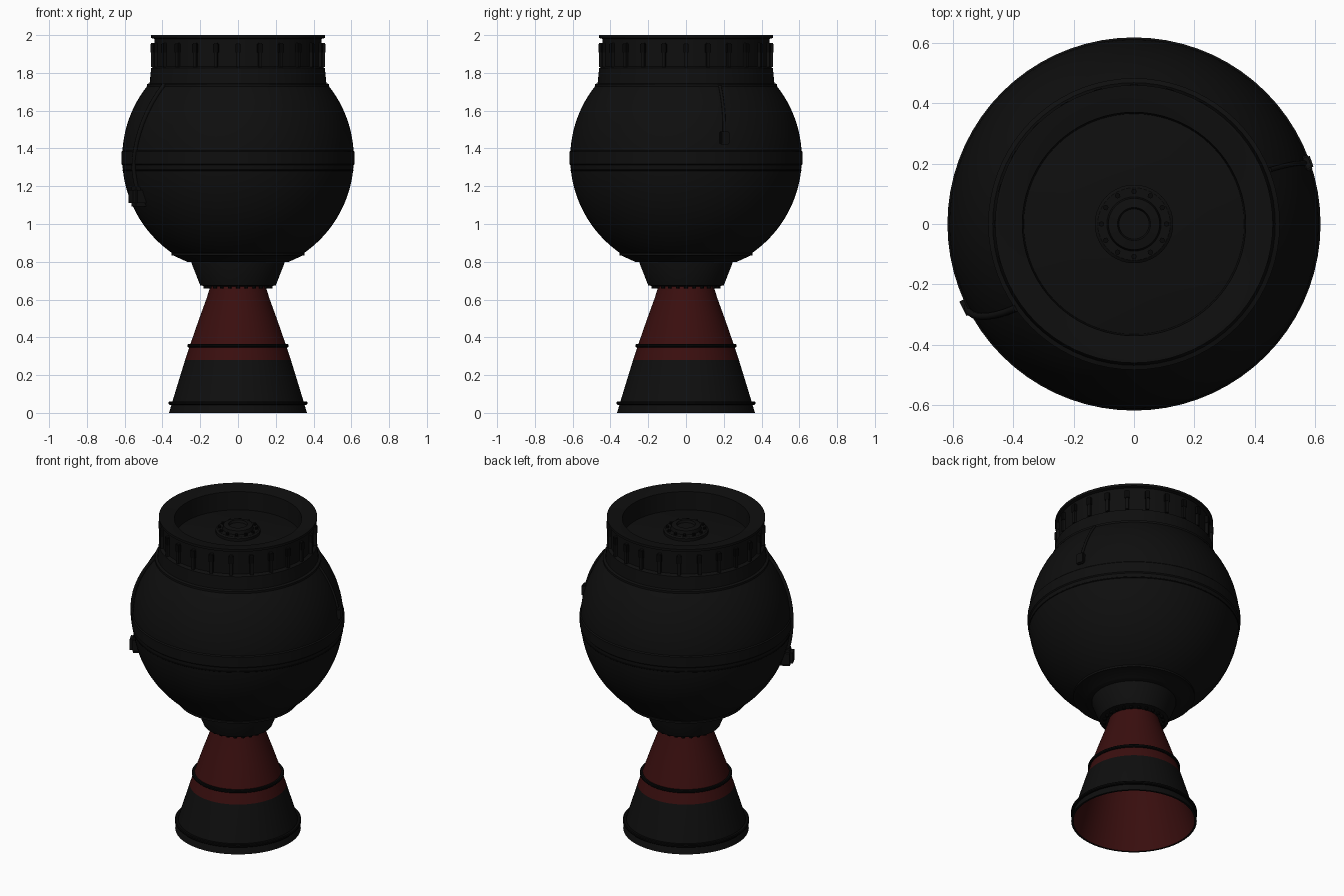
import bpy
import math
from mathutils import Vector, Matrix

cube = bpy.data.objects.get("Cube")
if cube:
    bpy.data.objects.remove(cube, do_unlink=True)

import bmesh


def material(name, rgb):
    m = bpy.data.materials.new(name)
    m.use_nodes = True
    m.diffuse_color = (*rgb, 1)
    bsdf = next(n for n in m.node_tree.nodes if n.type == 'BSDF_PRINCIPLED')
    bsdf.inputs["Base Color"].default_value = (*rgb, 1)
    bsdf.inputs["Roughness"].default_value = 0.7
    return m


CHARCOAL = material("charcoal", (0.0045, 0.0045, 0.0045))
BLACK = material("black", (0.002, 0.002, 0.002))
RED = material("dark red", (0.042, 0.0045, 0.0045))
CZ, R = 1.35, 0.613     # tank centre height and radius


def finish(name, bm, mats):
    bmesh.ops.recalc_face_normals(bm, faces=bm.faces)
    mesh = bpy.data.meshes.new(name)
    bm.to_mesh(mesh)
    bm.free()
    for m in mats:
        mesh.materials.append(m)
    obj = bpy.data.objects.new(name, mesh)
    bpy.context.collection.objects.link(obj)
    bpy.ops.object.select_all(action='DESELECT')
    obj.select_set(True)
    bpy.context.view_layer.objects.active = obj
    bpy.ops.object.shade_smooth_by_angle(angle=math.radians(30))
    return obj


def lathe(name, profile, *mats, closed=False, steps=72):
    """Spin (radius, height) points about z."""
    bm = bmesh.new()
    verts = [bm.verts.new((r, 0, z)) for r, z in profile]
    edges = [bm.edges.new(p) for p in zip(verts, verts[1:])]
    if closed:
        edges.append(bm.edges.new((verts[-1], verts[0])))
    bmesh.ops.spin(bm, geom=verts + edges, cent=(0, 0, 0), axis=(0, 0, 1),
                   angle=math.tau, steps=steps)
    bmesh.ops.remove_doubles(bm, verts=bm.verts, dist=0.0005)
    return finish(name, bm, mats)


def band(name, r, z, width, depth, mat):
    """Raised hoop with chamfered outer corners."""
    h, c = width / 2, min(width, depth) * 0.25
    return lathe(name, [(r - depth, z - h), (r - c, z - h), (r, z - h + c),
                        (r, z + h - c), (r - c, z + h), (r - depth, z + h)],
                 mat, closed=True)


def box_ring(name, count, r, z, size, mat, round_heads=False):
    """Repeat a small block or bolt head around the axis."""
    bm = bmesh.new()
    for i in range(count):
        m = (Matrix.Rotation(math.tau * i / count, 4, 'Z')
             @ Matrix.Translation((r, 0, z)))
        if round_heads:
            bmesh.ops.create_cone(bm, cap_ends=True, segments=8, radius1=size[0],
                                  radius2=size[0], depth=size[2], matrix=m)
        else:
            bmesh.ops.create_cube(bm, size=1, matrix=m @ Matrix.Diagonal((*size, 1)))
    return finish(name, bm, [mat])


def on_tank(azimuth, z, lift=0.0):
    r = math.sqrt(R * R - (z - CZ) ** 2) + lift
    return Vector((r * math.cos(azimuth), r * math.sin(azimuth), z))


def cable(name, points, radius):
    curve = bpy.data.curves.new(name, 'CURVE')
    curve.dimensions = '3D'
    curve.bevel_depth = radius
    curve.bevel_resolution = 2
    curve.use_fill_caps = True
    spline = curve.splines.new('POLY')
    spline.points.add(len(points) - 1)
    for p, co in zip(spline.points, points):
        p.co = (*co, 1)
    curve.materials.append(CHARCOAL)
    obj = bpy.data.objects.new(name, curve)
    bpy.context.collection.objects.link(obj)


def pod(name, azimuth, z, size, lift):
    """Bevelled housing standing on the tank wall."""
    bm = bmesh.new()
    m = Matrix.Translation(on_tank(azimuth, z, lift)) @ Matrix.Rotation(azimuth, 4, 'Z')
    bmesh.ops.create_cube(bm, size=1, matrix=m @ Matrix.Diagonal((*size, 1)))
    bmesh.ops.bevel(bm, geom=bm.edges[:], offset=min(size) * 0.2,
                    segments=2, affect='EDGES')
    return finish(name, bm, [CHARCOAL])


# Spherical tank, open at the collar and the neck
z_low, z_high = 0.80, 1.735
arc = []
for i in range(33):
    a0, a1 = math.asin((z_low - CZ) / R), math.asin((z_high - CZ) / R)
    a = a0 + (a1 - a0) * i / 32
    arc.append((R * math.cos(a), CZ + R * math.sin(a)))
lathe("tank", [(0, z_low)] + arc + [(0, z_high)], CHARCOAL)
band("tank_belt", 0.618, 1.35, 0.08, 0.03, CHARCOAL)
band("tank_seam", 0.612, 1.285, 0.008, 0.03, BLACK)
lathe("lower_tank_rim", [(0.27, 0.80), (0.342, 0.833), (0.353, 0.833),
                         (0.353, 0.845), (0.30, 0.86)], CHARCOAL, closed=True)

# Collar with recessed domed top
lathe("collar", [(0.40, 1.725), (0.483, 1.725), (0.483, 1.74), (0.468, 1.745),
                 (0.46, 1.825), (0.443, 1.835), (0.443, 1.98), (0.46, 1.985),
                 (0.46, 2.0), (0.45, 2.0), (0.37, 1.985), (0.365, 1.87),
                 (0.25, 1.888), (0.14, 1.898), (0, 1.90)], CHARCOAL)
box_ring("collar_ribs", 24, 0.449, 1.895, (0.022, 0.018, 0.125), CHARCOAL)
box_ring("collar_clips", 24, 0.454, 1.93, (0.016, 0.028, 0.045), BLACK)

# Igniter hub in the recess
lathe("igniter_hub", [(0.13, 1.89), (0.13, 1.915), (0.12, 1.922), (0.09, 1.922),
                      (0.085, 1.945), (0.055, 1.95), (0.05, 1.935), (0, 1.935)],
      CHARCOAL, steps=40)
box_ring("hub_bolts", 12, 0.108, 1.927, (0.009, 0.009, 0.014), BLACK, True)

# Neck between tank and nozzle
lathe("neck", [(0, 0.81), (0.245, 0.81), (0.245, 0.79), (0.20, 0.675),
               (0.17, 0.67), (0, 0.67)], CHARCOAL)
box_ring("neck_bolts", 24, 0.172, 0.668, (0.010, 0.010, 0.02), BLACK, True)

# Nozzle bell: outer wall down, inner wall back up
outer = [(0.145, 0.675), (0.165, 0.61), (0.205, 0.50), (0.25, 0.37),
         (0.28, 0.28), (0.32, 0.15), (0.352, 0.045), (0.365, 0.0)]
inner = [(r - 0.012, z) for r, z in reversed(outer)]
bell = lathe("nozzle_bell", outer + inner + [(0, 0.66)], RED, CHARCOAL)
for f in bell.data.polygons:
    c = f.center
    outward = f.normal.x * c.x + f.normal.y * c.y > 0
    if c.z < 0.28 and (outward or c.z < 0.001):
        f.material_index = 1
band("nozzle_middle_ring", 0.268, 0.355, 0.018, 0.018, BLACK)
band("nozzle_lower_ring", 0.367, 0.052, 0.018, 0.022, BLACK)

# Long cable run with its housing on the right front
az = math.atan2(-0.28, -0.565)
cable("long_cable", [on_tank(az + 0.16 * max(0, (z - 1.3) / 0.44), z, 0.006)
                     for z in [1.14 + 0.05 * i for i in range(13)]], 0.012)
pod("cable_housing", az, 1.145, (0.10, 0.09, 0.105), 0.005)

# Short cable and connector on the opposite side
az = math.atan2(0.205, 0.58)
cable("short_cable", [on_tank(az + 0.04 * (z - 1.46) / 0.27, z, 0.003)
                      for z in [1.46 + 0.03 * i for i in range(10)]], 0.008)
pod("connector", az, 1.455, (0.03, 0.05, 0.07), 0.005)
